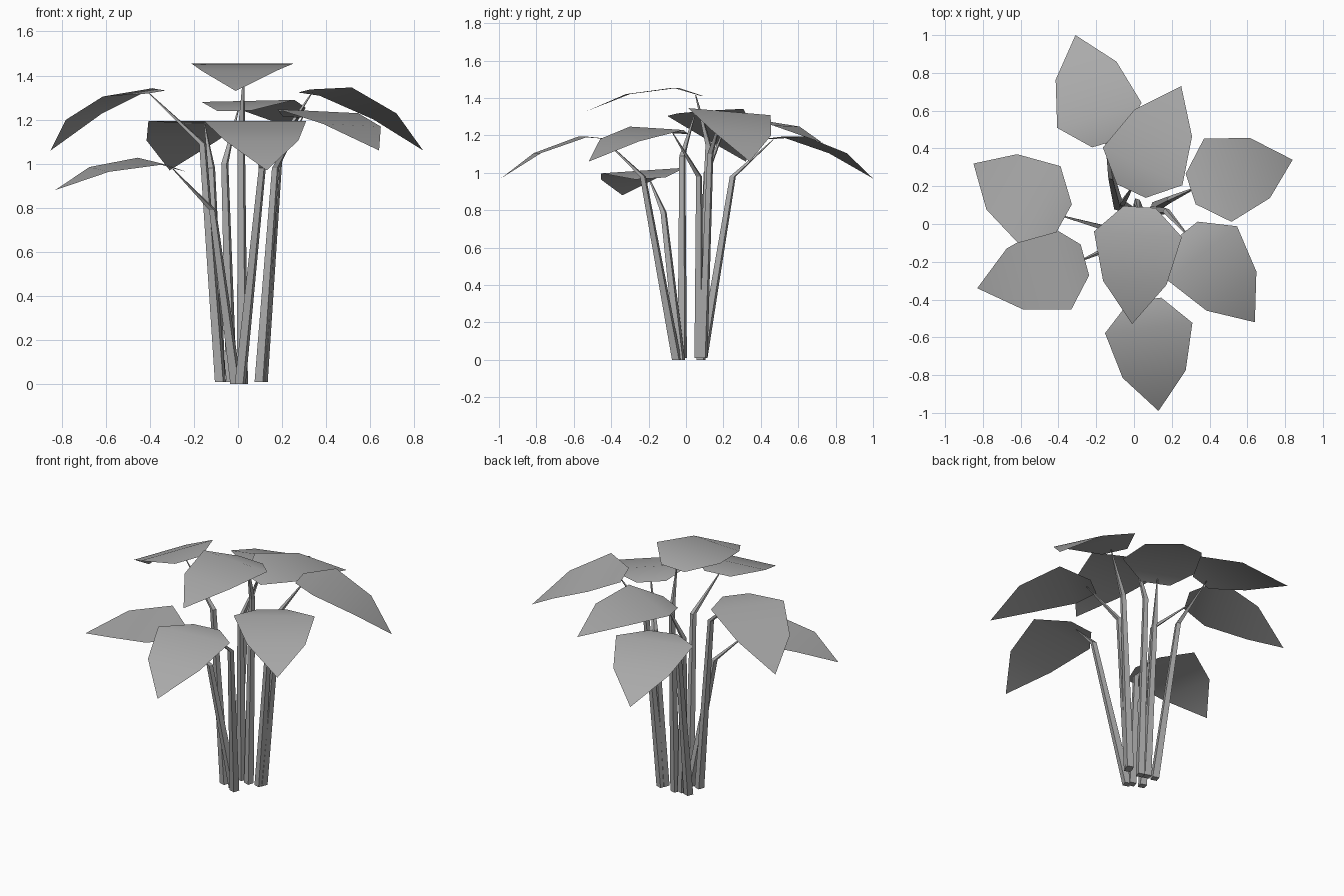
import bpy
import bmesh
import math
from mathutils import Vector, Matrix

cube = bpy.data.objects.get("Cube")
if cube:
    bpy.data.objects.remove(cube, do_unlink=True)

# One grey for the whole plant
grey = bpy.data.materials.new("plain grey")
grey.use_nodes = True
tone = (0.4, 0.4, 0.4, 1)
grey.diffuse_color = tone
grey.node_tree.nodes["Principled BSDF"].inputs["Base Color"].default_value = tone


def finish(bm, name, smooth):
    mesh = bpy.data.meshes.new(name)
    for face in bm.faces:
        face.smooth = smooth
    bm.to_mesh(mesh)
    bm.free()
    mesh.materials.append(grey)
    obj = bpy.data.objects.new(name, mesh)
    bpy.context.collection.objects.link(obj)
    return obj


def leaf_frame(base, tip, roll):
    """Return the forward, left and normal axes of a leaf."""
    forward = (tip - base).normalized()
    left = Vector((0, 0, 1)).cross(forward).normalized()
    left = Matrix.Rotation(roll, 3, forward) @ left
    return forward, left, forward.cross(left)


# Leaf rows: share of length, half width, arch height
LEAF_ROWS = [(0, 0.085, 0), (0.22, 0.233, 0.063), (0.635, 0.168, 0.062)]


def make_leaf(name, base, tip, roll):
    forward, left, normal = leaf_frame(base, tip, roll)
    bm = bmesh.new()
    rows = []
    for share, half, arch in LEAF_ROWS:
        middle = base.lerp(tip, share) + normal * arch
        rows.append([bm.verts.new(middle + left * half * side) for side in (-1, 1)])
    for (a, b), (c, d) in zip(rows, rows[1:]):
        bm.faces.new((a, c, d, b))
    bm.faces.new((rows[-1][0], bm.verts.new(tip), rows[-1][1]))
    finish(bm, name, True)


def make_stem(name, points, radii):
    """Square tapered stalk that follows the points."""
    sides = 4
    bm = bmesh.new()
    rings = []
    for point, radius in zip(points, radii):
        ring = []
        for i in range(sides):
            angle = math.tau * (i + 0.3) / sides
            offset = Vector((math.cos(angle), math.sin(angle), 0))
            ring.append(bm.verts.new(point + offset * radius))
        rings.append(ring)
    for low, high in zip(rings, rings[1:]):
        for i in range(sides):
            j = (i + 1) % sides
            bm.faces.new((low[i], low[j], high[j], high[i]))
    bm.faces.new(rings[0][::-1])
    bm.faces.new(rings[-1])
    finish(bm, name, False)


# Each plant shoot: stem foot, stem bend, leaf base, leaf tip, leaf roll
SHOOTS = {
    "front": ((0.01, -0.05, 0), (0.11, -0.23, 0.98),
              (0.06, -0.4, 1.18), (0.13, -0.99, 0.97), 0),
    "top": ((0.02, 0.08, 0), (0.015, 0.12, 1.15),
            (0.03, 0.09, 1.41), (-0.01, -0.53, 1.33), 0),
    "front_left": ((0.1, 0.07, 0.01), (0.17, 0.07, 0.98),
                   (0.27, -0.04, 1.21), (0.64, -0.52, 1.06), -0.04),
    "back_left": ((0.11, 0.09, 0.01), (0.19, 0.13, 1.1),
                  (0.3, 0.185, 1.33), (0.84, 0.34, 1.06), -0.09),
    "back": ((-0.03, 0.08, 0.01), (-0.06, 0.11, 1.0),
             (-0.015, 0.175, 1.24), (0.25, 0.73, 1.16), -0.02),
    "back_right": ((-0.08, 0.09, 0.01), (-0.12, 0.25, 0.98),
                   (-0.14, 0.43, 1.18), (-0.31, 1.0, 0.97), 0),
    "rear_right_side": ((-0.08, -0.02, 0.01), (-0.16, -0.02, 1.09),
                        (-0.37, 0.03, 1.325), (-0.85, 0.32, 1.06), -0.09),
    "front_right": ((-0.01, -0.03, 0), (-0.115, -0.12, 0.79),
                    (-0.26, -0.19, 0.97), (-0.83, -0.34, 0.88), -0.065),
}

for place, (foot, bend, base, tip, roll) in SHOOTS.items():
    foot, bend, base, tip = (Vector(p) for p in (foot, bend, base, tip))
    normal = leaf_frame(base, tip, roll)[2]
    make_leaf("leaf_" + place, base, tip, roll)
    # The stalk ends just under the leaf, a little way in
    end = base.lerp(tip, 0.06) + normal * 0.012
    make_stem("stem_" + place, (foot, bend, end), (0.028, 0.018, 0.003))
